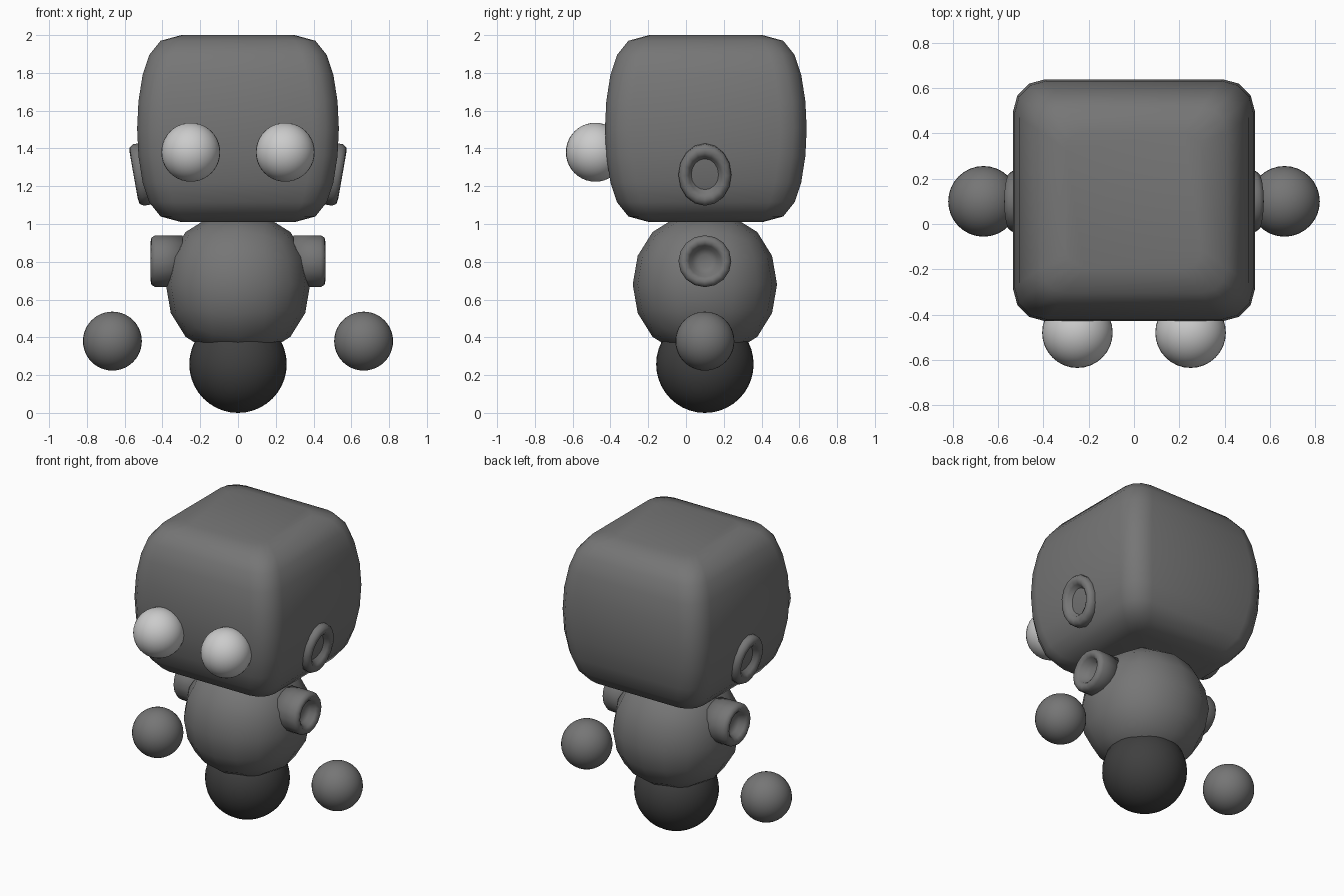
import bpy, bmesh, math
from mathutils import Matrix, Vector

if "Cube" in bpy.data.objects:
    bpy.data.objects.remove(bpy.data.objects["Cube"])

CY = 0.105  # depth centre of head and body


def material(name, v):
    m = bpy.data.materials.new(name)
    m.diffuse_color = (v, v, v, 1)
    m.use_nodes = True
    m.node_tree.nodes["Principled BSDF"].inputs["Base Color"].default_value = m.diffuse_color
    return m


SHELL, EYE, DARK = material("shell", 0.18), material("pale", 0.6), material("dark", 0.05)


def finish(bm, name, mat):
    bmesh.ops.recalc_face_normals(bm, faces=bm.faces)
    for f in bm.faces:
        f.smooth = True
    me = bpy.data.meshes.new(name)
    bm.to_mesh(me)
    bm.free()
    me.materials.append(mat)
    ob = bpy.data.objects.new(name, me)
    bpy.context.collection.objects.link(ob)
    return ob


def loft(rings):
    bm = bmesh.new()
    loops = [[bm.verts.new(p) for p in r] for r in rings]
    n = len(loops[0])
    for a, b in zip(loops, loops[1:]):
        for i in range(n):
            j = (i + 1) % n
            bm.faces.new((a[i], a[j], b[j], b[i]))
    bm.faces.new(loops[0])
    bm.faces.new(loops[-1])
    return bm


def ball(name, loc, r, mat):
    bm = bmesh.new()
    bmesh.ops.create_uvsphere(bm, u_segments=32, v_segments=20, radius=r,
                              matrix=Matrix.Translation(loc))
    return finish(bm, name, mat)


def rounded_square(h, r, z):
    pts = []
    for k, (sx, sy) in enumerate(((1, 1), (-1, 1), (-1, -1), (1, -1))):
        for s in range(4):
            a = math.radians(90 * k + 30 * s)
            pts.append((sx * (h - r) + r * math.cos(a),
                        CY + sy * (h - r) + r * math.sin(a), z))
    return pts


# head: rounded box, bulging slightly at mid height
head_profile = [(0.30, 0.08, 1.01), (0.41, 0.11, 1.04), (0.47, 0.13, 1.115),
                (0.505, 0.14, 1.22), (0.527, 0.14, 1.36), (0.534, 0.14, 1.505),
                (0.527, 0.14, 1.65), (0.505, 0.14, 1.79), (0.47, 0.13, 1.895),
                (0.41, 0.11, 1.97), (0.30, 0.08, 2.0)]
finish(loft([rounded_square(*p) for p in head_profile]), "head", SHELL)

# body: twice-subdivided cube
bm = bmesh.new()
bmesh.ops.create_cube(bm, size=0.91, matrix=Matrix.Translation((0, 0.1, 0.68)))
body = finish(bm, "body", SHELL)
body.modifiers.new("round", 'SUBSURF').levels = 2
body.modifiers["round"].render_levels = 2

# base ball
ball("base_ball", (0, 0.1, 0.258), 0.258, DARK)


def socket(name, side, loc, tilt, stretch, depth):
    # lipped cup pointing sideways; profile is (radius, distance from rim)
    prof = [(0.14, -depth), (0.14, -0.025), (0.128, -0.005), (0.105, 0),
            (0.085, -0.015), (0.068, -0.05), (0.035, -0.065)]
    rot = Matrix.Rotation(tilt, 3, 'Y')
    rings = []
    for r, d in prof:
        ring = []
        for i in range(16):
            a = 2 * math.pi * i / 16
            p = rot @ Vector((d, r * math.cos(a), r * stretch * math.sin(a))) + Vector(loc)
            ring.append((side * p.x, p.y, p.z))
        rings.append(ring)
    finish(loft(rings), name, SHELL)


for side, tag in ((1, "right"), (-1, "left")):
    ball("eye_" + tag, (side * 0.25, -0.48, 1.38), 0.156, EYE)
    ball("hand_" + tag, (side * 0.665, 0.1, 0.38), 0.156, SHELL)
    socket("ear_" + tag, side, (0.552, 0.1, 1.255), math.radians(10), 1.18, 0.08)
    socket("shoulder_" + tag, side, (0.463, 0.1, 0.803), 0, 0.98, 0.17)
